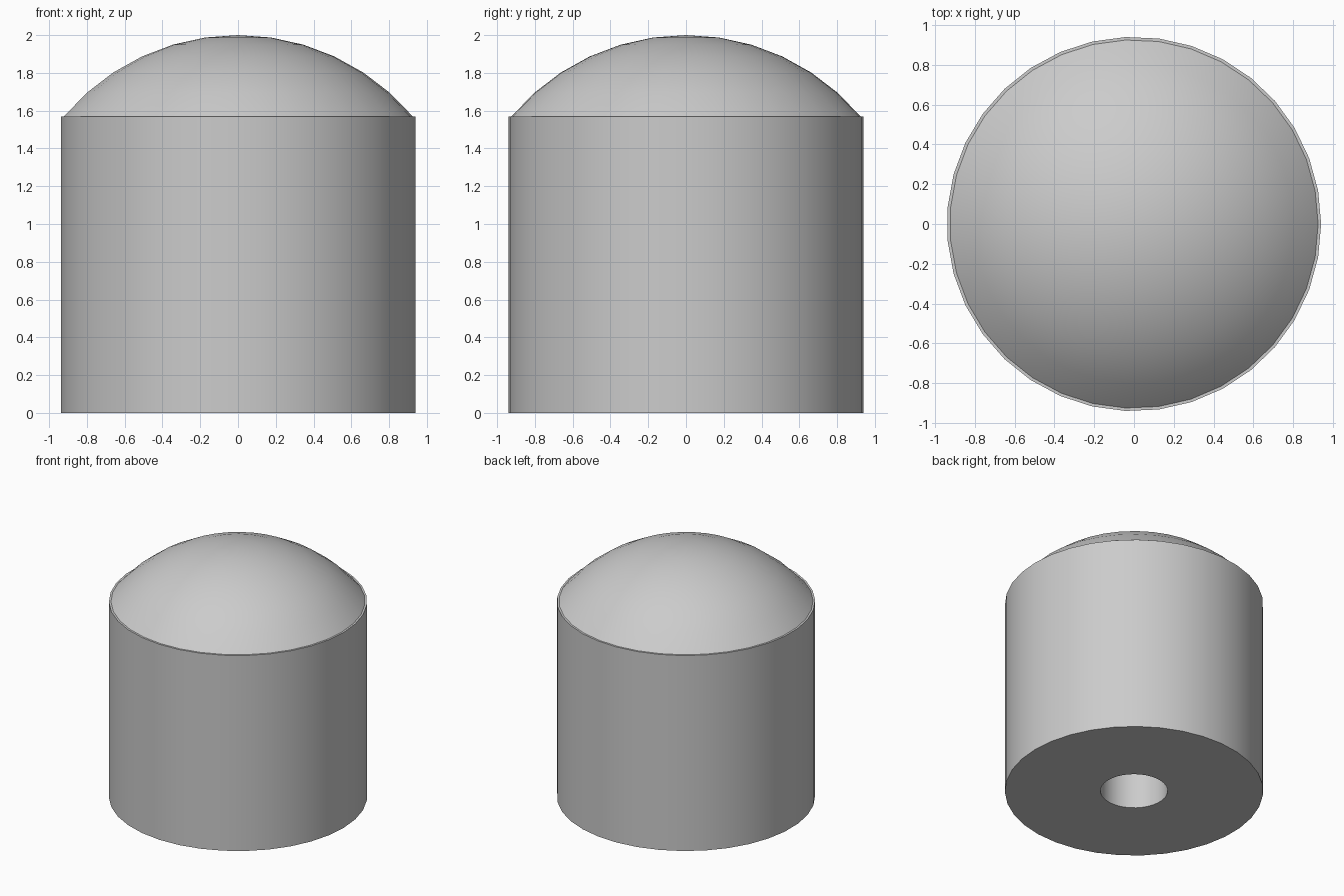
import bpy
import bmesh
from math import sin, cos, asin, pi, radians

if "Cube" in bpy.data.objects:
    bpy.data.objects.remove(bpy.data.objects["Cube"], do_unlink=True)

SIDES = 35
RADIUS, WALL_TOP = 0.94, 1.57
DOME_RADIUS, HEIGHT = 0.925, 2.0
HOLE_RADIUS, HOLE_DEPTH = 0.245, 0.9
DOME_STEPS = 6

grey = bpy.data.materials.new("light_grey")
grey.use_nodes = True
colour = (0.6, 0.6, 0.6, 1)
grey.diffuse_color = colour
grey.node_tree.nodes["Principled BSDF"].inputs["Base Color"].default_value = colour


def revolve(name, profile):
    """Turn a (radius, height) profile, listed so that faces point outward."""
    bm = bmesh.new()
    rings = []
    for r, z in profile:
        if r < 1e-6:
            rings.append([bm.verts.new((0, 0, z))] * SIDES)
        else:
            angles = [2 * pi * i / SIDES for i in range(SIDES)]
            rings.append([bm.verts.new((r * cos(a), r * sin(a), z)) for a in angles])
    for low, up in zip(rings, rings[1:]):
        for i in range(SIDES):
            j = (i + 1) % SIDES
            corners = dict.fromkeys((low[i], low[j], up[j], up[i]))
            bm.faces.new(list(corners))
    mesh = bpy.data.meshes.new(name)
    bm.to_mesh(mesh)
    bm.free()
    mesh.materials.append(grey)
    obj = bpy.data.objects.new(name, mesh)
    bpy.context.collection.objects.link(obj)
    bpy.ops.object.select_all(action="DESELECT")
    obj.select_set(True)
    bpy.context.view_layer.objects.active = obj
    bpy.ops.object.shade_smooth_by_angle(angle=radians(30))
    return obj


# Cylindrical body with a blind hole underneath and a narrow rim on top
revolve("body", [(0, HOLE_DEPTH), (HOLE_RADIUS, HOLE_DEPTH), (HOLE_RADIUS, 0),
                 (RADIUS, 0), (RADIUS, WALL_TOP), (DOME_RADIUS, WALL_TOP)])

# Shallow spherical cap
rise = HEIGHT - WALL_TOP
sphere = (DOME_RADIUS ** 2 + rise ** 2) / (2 * rise)
edge = asin(DOME_RADIUS / sphere)
steps = [edge * (1 - i / DOME_STEPS) for i in range(DOME_STEPS + 1)]
revolve("dome", [(sphere * sin(a), HEIGHT - sphere + sphere * cos(a)) for a in steps])
